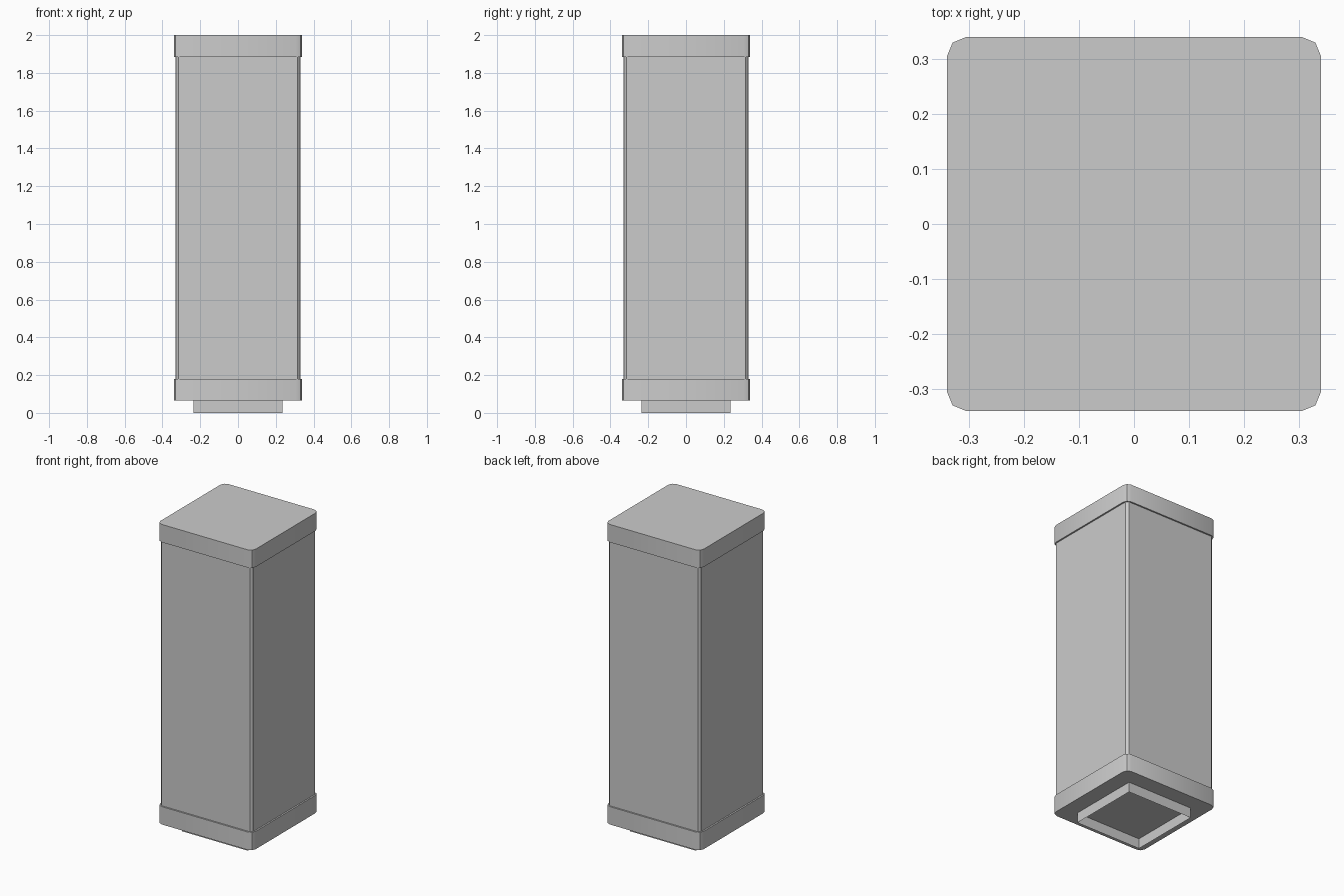
import bpy, bmesh
from math import pi, cos, sin
from mathutils import Matrix

if "Cube" in bpy.data.objects:
    bpy.data.objects.remove(bpy.data.objects["Cube"])


def material(name, v):
    m = bpy.data.materials.new(name)
    m.diffuse_color = (v, v, v, 1)
    m.use_nodes = True
    m.node_tree.nodes["Principled BSDF"].inputs["Base Color"].default_value = m.diffuse_color
    return m


frame_grey = material("frame_grey", 0.6)
panel_grey = material("panel_grey", 0.8)


def finish(name, bm, mat, smooth=False):
    bmesh.ops.recalc_face_normals(bm, faces=bm.faces)
    me = bpy.data.meshes.new(name)
    bm.to_mesh(me)
    bm.free()
    me.materials.append(mat)
    ob = bpy.data.objects.new(name, me)
    bpy.context.collection.objects.link(ob)
    if smooth:
        bpy.ops.object.select_all(action='DESELECT')
        ob.select_set(True)
        bpy.context.view_layer.objects.active = ob
        bpy.ops.object.shade_smooth_by_angle(angle=pi / 6)
    return ob


def rounded_prism(name, half, radius, segs, z0, z1, smooth=False):
    """Square prism with rounded or chamfered vertical corners."""
    bm = bmesh.new()
    c = half - radius
    ring = []
    for q, (sx, sy) in enumerate([(1, 1), (-1, 1), (-1, -1), (1, -1)]):
        for i in range(segs + 1):
            a = (q + i / segs) * pi / 2
            ring.append(bm.verts.new((sx * c + radius * cos(a),
                                      sy * c + radius * sin(a), z0)))
    base = bm.faces.new(ring)
    top = bmesh.ops.extrude_face_region(bm, geom=[base], use_keep_orig=True)
    verts = [g for g in top["geom"] if isinstance(g, bmesh.types.BMVert)]
    bmesh.ops.translate(bm, verts=verts, vec=(0, 0, z1 - z0))
    return finish(name, bm, frame_grey, smooth)


# Top and bottom caps with rounded corners
rounded_prism("bottom_cap", 0.34, 0.035, 2, 0.065, 0.18, True)
rounded_prism("top_cap", 0.34, 0.035, 2, 1.885, 2.0, True)

# Chamfered frame between the caps
rounded_prism("frame", 0.329, 0.014, 1, 0.18, 1.885)

# Four flat display panels
for i, side in enumerate(["front", "right", "back", "left"]):
    bm = bmesh.new()
    bmesh.ops.create_cube(bm, size=1)
    bmesh.ops.scale(bm, verts=bm.verts, vec=(0.63, 0.004, 1.705))
    bmesh.ops.translate(bm, verts=bm.verts, vec=(0, -0.328, 1.0325))
    bmesh.ops.rotate(bm, verts=bm.verts, cent=(0, 0, 0),
                     matrix=Matrix.Rotation(i * pi / 2, 3, 'Z'))
    finish(side + "_panel", bm, panel_grey)

# Hollow square foot skirt, open below
bm = bmesh.new()
h = 0.235
low = [bm.verts.new((x * h, y * h, 0)) for x, y in [(-1, -1), (1, -1), (1, 1), (-1, 1)]]
high = [bm.verts.new((v.co.x, v.co.y, 0.065)) for v in low]
for i in range(4):
    j = (i + 1) % 4
    bm.faces.new((low[i], low[j], high[j], high[i]))
finish("foot_skirt", bm, frame_grey)
